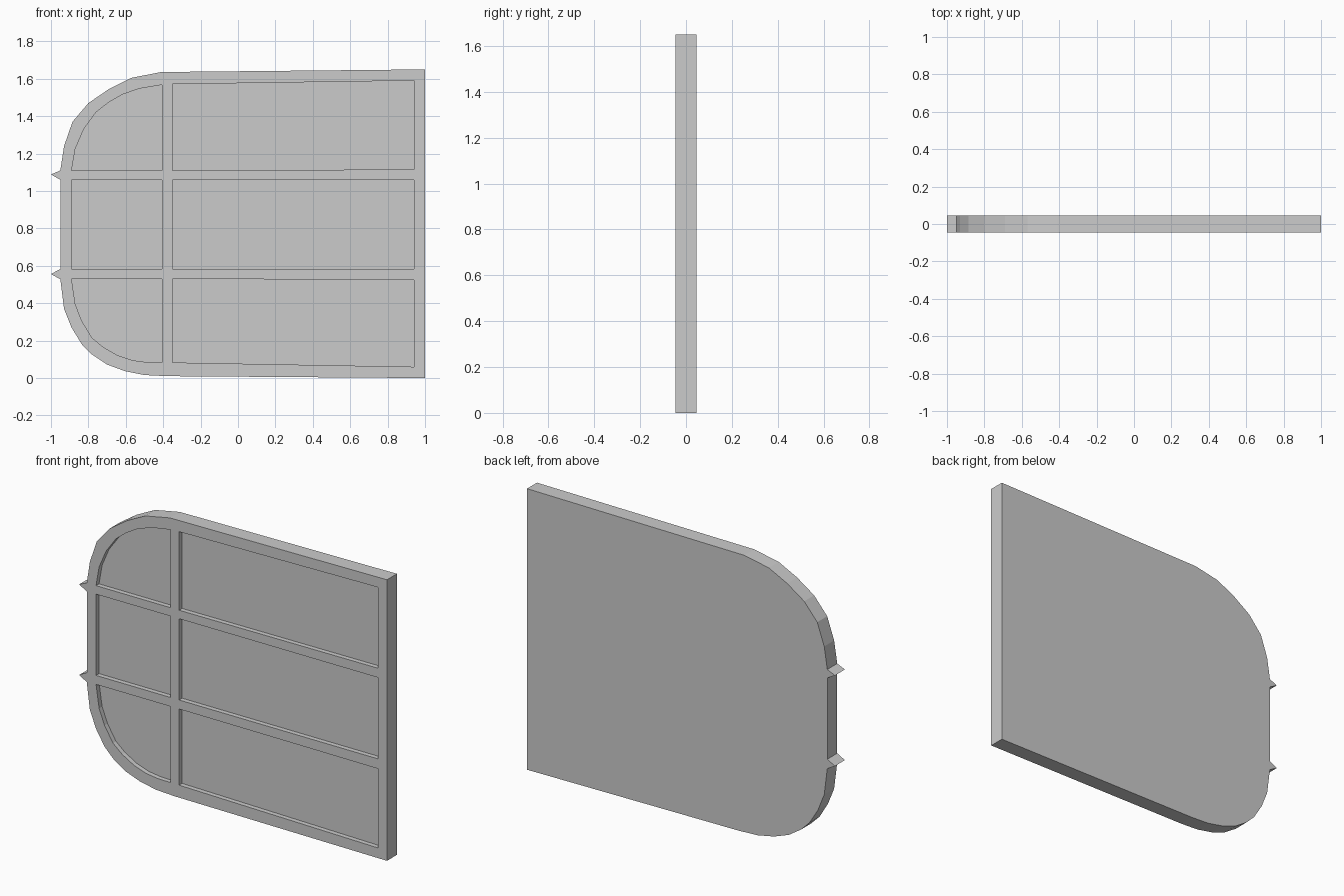
import bpy, bmesh

if "Cube" in bpy.data.objects:
    bpy.data.objects.remove(bpy.data.objects["Cube"])

HALF = 0.046      # half the panel thickness
DEPTH = 0.028     # depth of the front recesses
L0, L1, R0, R1 = -0.89, -0.405, -0.35, 0.94   # recess column edges

# outer profile (x, z) with two small pointed tabs on the left edge
outline = [
    (1, 0), (1, 1.65), (-0.41, 1.636), (-0.57, 1.605), (-0.69, 1.545),
    (-0.80, 1.47), (-0.885, 1.37), (-0.93, 1.24), (-0.95, 1.11),
    (-1, 1.088), (-0.95, 1.06), (-0.95, 0.583), (-1, 0.556), (-0.95, 0.528),
    (-0.93, 0.37), (-0.89, 0.27), (-0.835, 0.18), (-0.78, 0.125),
    (-0.70, 0.072), (-0.605, 0.037), (-0.50, 0.016), (-0.38, 0.01),
]


def rect(x0, x1, z0, z1):
    return [(x0, z0), (x1, z0), (x1, z1), (x0, z1)]


# six recessed panes
panes = [
    [(L1, 1.11), (L1, 1.568), (-0.53, 1.547), (-0.62, 1.515), (-0.69, 1.475),
     (-0.76, 1.42), (-0.825, 1.33), (-0.87, 1.225), (L0, 1.11)],
    rect(L0, L1, 0.583, 1.06),
    [(L1, 0.53), (L0, 0.53), (-0.87, 0.395), (-0.835, 0.305), (-0.78, 0.215),
     (-0.72, 0.165), (-0.645, 0.122), (-0.565, 0.095), (-0.49, 0.085), (L1, 0.083)],
    [(R0, 1.11), (R1, 1.115), (R1, 1.59), (R0, 1.571)],
    rect(R0, R1, 0.583, 1.06),
    [(R0, 0.53), (R1, 0.525), (R1, 0.06), (R0, 0.083)],
]

bm = bmesh.new()
front_edges = []


def wall_and_cap(points, y_end):
    """Wall running back from the front plane, closed by a flat cap."""
    front = [bm.verts.new((x, -HALF, z)) for x, z in points]
    end = [bm.verts.new((x, y_end, z)) for x, z in points]
    n = len(points)
    for i in range(n):
        j = (i + 1) % n
        bm.faces.new((front[i], front[j], end[j], end[i]))
        front_edges.append(bm.edges.get((front[i], front[j])))
    bm.faces.new(end)


# outer edge with back face, then the recess walls and floors
wall_and_cap(outline, HALF)
for pane in panes:
    wall_and_cap(pane, -HALF + DEPTH)

# front frame face between the outline and the panes
bmesh.ops.triangle_fill(bm, edges=front_edges, use_beauty=True, use_dissolve=False)
bmesh.ops.recalc_face_normals(bm, faces=bm.faces[:])

mesh = bpy.data.meshes.new("paned_panel")
bm.to_mesh(mesh)
bm.free()
panel = bpy.data.objects.new("paned_panel", mesh)
bpy.context.collection.objects.link(panel)
